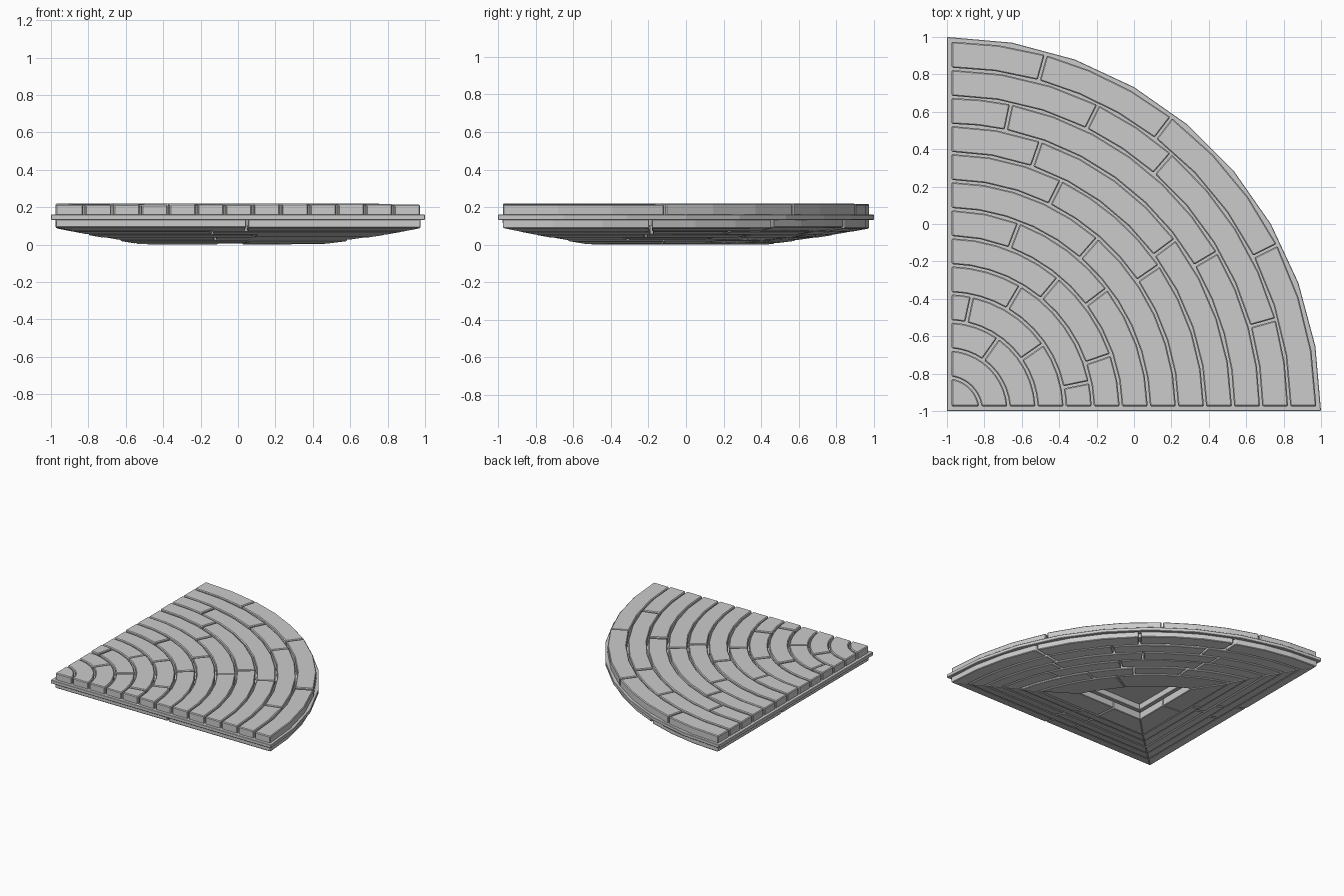
import bpy, bmesh, math, random

if "Cube" in bpy.data.objects:
    bpy.data.objects.remove(bpy.data.objects["Cube"])
random.seed(4)

EDGE = 0.025          # setback of stones from the rim slab
PITCH = 0.15          # width of a paving ring


def make_object(name, bm, bevel=0.0):
    bmesh.ops.remove_doubles(bm, verts=bm.verts, dist=1e-5)
    bmesh.ops.recalc_face_normals(bm, faces=bm.faces)
    me = bpy.data.meshes.new(name)
    bm.to_mesh(me)
    bm.free()
    ob = bpy.data.objects.new(name, me)
    bpy.context.collection.objects.link(ob)
    if bevel:
        m = ob.modifiers.new("bevel", 'BEVEL')
        m.width, m.segments = bevel, 1
        m.limit_method, m.angle_limit = 'ANGLE', math.radians(35)
    return ob


def loft(bm, sections):
    """Solid through a row of four-point sections."""
    rows = [[bm.verts.new(p) for p in s] for s in sections]
    for a, b in zip(rows, rows[1:]):
        for i in range(4):
            j = (i + 1) % 4
            bm.faces.new((a[i], a[j], b[j], b[i]))
    bm.faces.new(rows[0])
    bm.faces.new(rows[-1][::-1])


def slab(name, inset, z0, z1, n, bevel):
    """Quarter-disc plate, set in from the outline."""
    bm = bmesh.new()
    r = 2 - inset
    a0 = math.asin(inset / r)
    pts = [(-1 + inset, -1 + inset)]
    for i in range(n + 1):
        a = a0 + (math.pi / 2 - 2 * a0) * i / n
        pts.append((-1 + r * math.cos(a), -1 + r * math.sin(a)))
    lo = [bm.verts.new((x, y, z0)) for x, y in pts]
    hi = [bm.verts.new((x, y, z1)) for x, y in pts]
    bm.faces.new(lo[::-1])
    bm.faces.new(hi)
    for i in range(len(pts)):
        j = (i + 1) % len(pts)
        bm.faces.new((lo[i], lo[j], hi[j], hi[i]))
    return make_object(name, bm, bevel)


# Rim slab and the core that closes the recess underneath
slab("rim_slab", 0.0, 0.132, 0.16, 9, 0.003)
slab("core_slab", 0.05, 0.1, 0.14, 12, 0)

# Paving rings: joint angles in degrees for each ring
joints = [[], [], [54.8], [34.8, 77.7], [11.5, 59.5], [19, 50], [37.3, 69],
          [48.9], [34.4, 63.6], [36.9, 70.8], [30.4, 78.2],
          [15.6, 48.9, 63.7], [26.7, 52.6, 74.5]]
GAP = 0.006
for k, cuts in enumerate(joints):
    r0 = EDGE * math.sqrt(2) if k == 0 else 0.03 + PITCH * k + GAP
    r1 = 0.03 + PITCH * (k + 1) - GAP
    if k == 12:
        r1 = 1.975
    limits = [None] + cuts + [None]
    bm = bmesh.new()
    for c0, c1 in zip(limits, limits[1:]):
        def span(r):
            e = math.asin(min(1, EDGE / r))
            a = e if c0 is None else math.radians(c0) + GAP / r
            b = math.pi / 2 - e if c1 is None else math.radians(c1) - GAP / r
            return a, b
        top = 0.216 + random.uniform(-0.003, 0.004)
        a, b = span(r1)
        n = max(2, round((b - a) / math.radians(8)))
        secs = []
        for i in range(n + 1):
            sec = []
            for r, z in ((r0, 0.15), (r0, top), (r1, top), (r1, 0.15)):
                a, b = span(r)
                t = a + (b - a) * i / n
                sec.append((-1 + r * math.cos(t), -1 + r * math.sin(t), z))
            secs.append(sec)
        loft(bm, secs)
    make_object("paving_ring_%02d" % k, bm, 0.006)


def outline(side, t, d):
    """Point on the outline inset by d: two straight sides and the arc."""
    if side == 'arc':
        r = 2 - d
        a0 = math.asin(d / r)
        a = a0 + (math.pi / 2 - 2 * a0) * t
        return -1 + r * math.cos(a), -1 + r * math.sin(a)
    u0, u1 = -1 + d, -1 + math.sqrt((2 - d) ** 2 - d * d)
    u, v = u0 + (u1 - u0) * t, -1 + d
    return (u, v) if side == 'front' else (v, u)


# Underside courses: outer inset, inner inset, outer and inner bottom heights
courses = [(0.025, 0.115, 0.090, 0.073), (0.115, 0.20, 0.071, 0.056),
           (0.20, 0.285, 0.054, 0.040), (0.285, 0.37, 0.038, 0.024),
           (0.37, 0.455, 0.022, 0.009), (0.455, 0.63, 0.006, 0.004),
           (0.63, 0.67, 0.055, 0.055)]
for k, (d0, d1, z0, z1) in enumerate(courses):
    bm = bmesh.new()
    for side in ('front', 'left', 'arc'):
        count = (4 if side == 'arc' else 2) if k < 5 else (2 if k == 5 else 1)
        shift = 0.09 * (-1) ** k / count
        cuts = [0] + [i / count + shift + random.uniform(-.04, .04)
                      for i in range(1, count)] + [1]
        if k == 0 and side == 'front':
            cuts = [0, 0.525, 1]
        for t0, t1 in zip(cuts, cuts[1:]):
            g0 = 0.003 if t0 > 0 else 0
            g1 = 0.003 if t1 < 1 else 0
            dz = random.uniform(-0.004, 0.003)
            n = max(2, round((t1 - t0) * 12)) if side == 'arc' else 1
            secs = []
            for i in range(n + 1):
                t = t0 + g0 + (t1 - g1 - t0 - g0) * i / n
                p, q = outline(side, t, d0 + 0.003 * (k > 0)), outline(side, t, d1 - 0.003)
                secs.append([(*p, z0 + dz), (*p, 0.135), (*q, 0.135), (*q, z1 + dz)])
            loft(bm, secs)
    make_object("underside_course_%d" % k, bm, 0.004)
